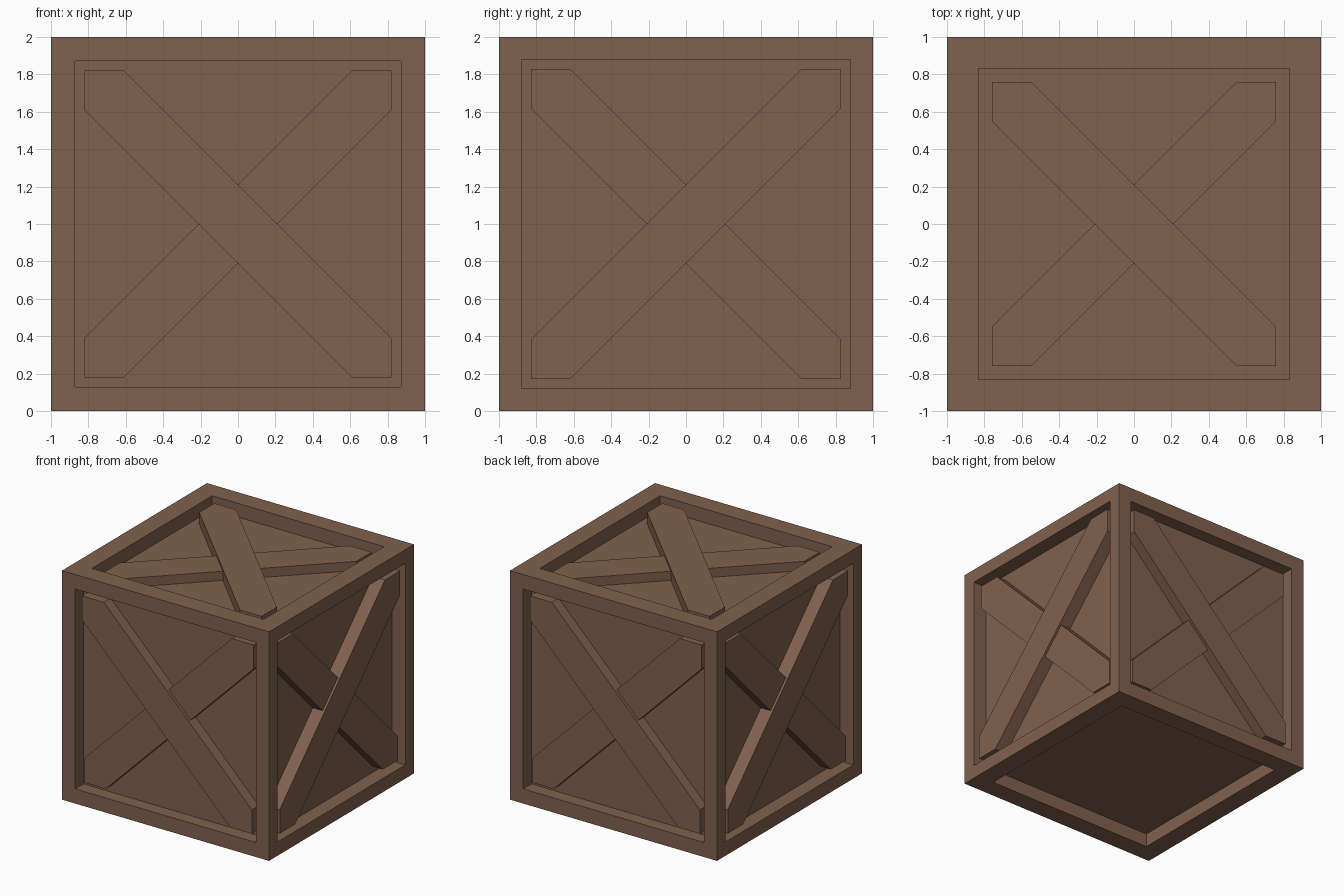
import bpy, bmesh
from mathutils import Vector, Matrix

if "Cube" in bpy.data.objects:
    bpy.data.objects.remove(bpy.data.objects["Cube"])

wood = bpy.data.materials.new("brown_wood")
wood.diffuse_color = (0.220, 0.120, 0.077, 1.0)
wood.use_nodes = True
wood.node_tree.nodes["Principled BSDF"].inputs["Base Color"].default_value = wood.diffuse_color


def finish(name, bm):
    bmesh.ops.recalc_face_normals(bm, faces=bm.faces)
    me = bpy.data.meshes.new(name)
    bm.to_mesh(me)
    bm.free()
    me.materials.append(wood)
    ob = bpy.data.objects.new(name, me)
    bpy.context.collection.objects.link(ob)
    return ob


# name, right, up, outward, opening half-size, panel depth, over depth, under depth, over slope
X, Y, Z = Vector((1, 0, 0)), Vector((0, 1, 0)), Vector((0, 0, 1))
SIDES = [
    ("front", X, Z, -Y, 0.82, 0.115, 0.02, 0.045, -1),
    ("back", -X, Z, Y, 0.82, 0.115, 0.02, 0.045, -1),
    ("right", Y, Z, X, 0.83, 0.13, 0.015, 0.035, 1),
    ("left", -Y, Z, -X, 0.83, 0.13, 0.015, 0.035, 1),
    ("top", X, Y, Z, 0.76, 0.12, 0.02, 0.04, -1),
    ("bottom", X, -Y, -Z, 0.76, 0.12, None, None, 0),
]
CENTRE = Vector((0, 0, 1))

# Crate frame: a cube whose six faces are inset and sunk to form the panels
bm = bmesh.new()
bmesh.ops.create_cube(bm, size=2, matrix=Matrix.Translation(CENTRE))
for name, r, u, out, half, depth, *_ in SIDES:
    face = max(bm.faces, key=lambda f: (f.calc_center_median() - CENTRE).dot(out)
               + f.normal.dot(out))
    bmesh.ops.inset_individual(bm, faces=[face], thickness=1 - half)
    ext = bmesh.ops.extrude_discrete_faces(bm, faces=[face])["faces"]
    verts = list({v for f in ext for v in f.verts})
    bmesh.ops.translate(bm, verts=verts, vec=-out * depth)
finish("crate_frame", bm)


# Diagonal brace: a strip clipped to the opening's corners, extruded outward
def brace(name, right, up, out, half, slope, w_in, w_out, k=0.21):
    c = half - k
    outline = [(half, c), (half, half), (c, half),
               (-half, -c), (-half, -half), (-c, -half)]
    bm = bmesh.new()
    vs = [bm.verts.new(CENTRE + right * (a * slope) + up * b + out * w_in)
          for a, b in outline]
    face = bm.faces.new(vs)
    ext = bmesh.ops.extrude_face_region(bm, geom=[face])["geom"]
    bmesh.ops.translate(bm, vec=out * (w_out - w_in),
                        verts=[g for g in ext if isinstance(g, bmesh.types.BMVert)])
    finish(name, bm)


# Two crossed braces on every side but the bottom
for name, r, u, out, half, depth, over, under, slope in SIDES:
    if over is None:
        continue
    brace(name + "_brace_over", r, u, out, half, slope, 1 - depth, 1 - over)
    brace(name + "_brace_under", r, u, out, half, -slope, 1 - depth, 1 - under)
